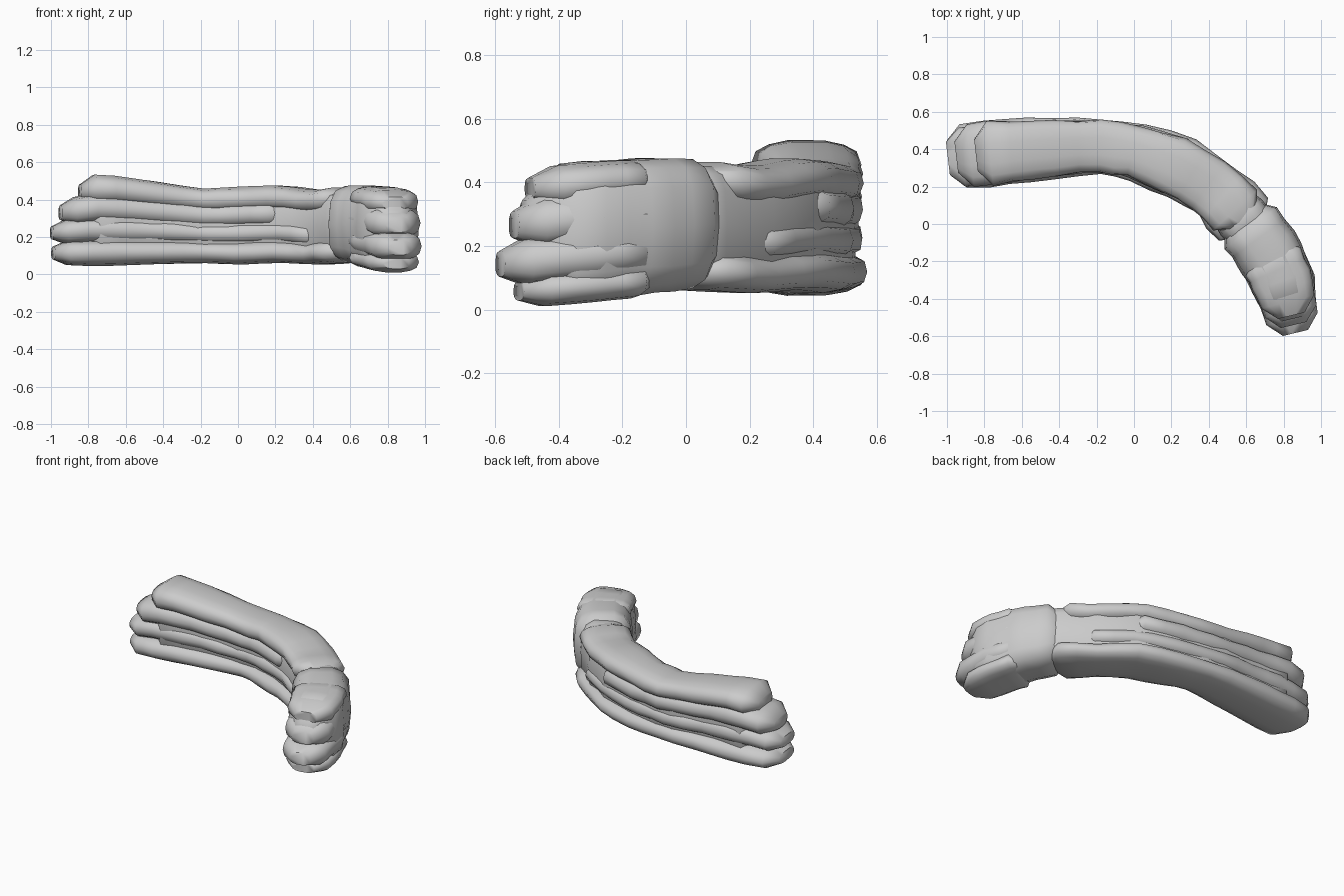
import bpy
import math
import random
from mathutils import Vector

random.seed(4)
if "Cube" in bpy.data.objects:
    bpy.data.objects.remove(bpy.data.objects["Cube"])

stone = bpy.data.materials.new("grey stone")
stone.use_nodes = True
GREY = (0.6, 0.6, 0.6, 1)
stone.diffuse_color = GREY
stone.node_tree.nodes["Principled BSDF"].inputs["Base Color"].default_value = GREY

# Spine of the curved wall: x, y, half width, bottom, top
SPINE = [
    (-1, .35, .17, .05, .48), (-.75, .38, .18, .04, .54), (-.5, .4, .16, .05, .51),
    (-.2, .42, .15, .06, .46), (0, .39, .15, .05, .47), (.25, .3, .17, .06, .48),
    (.45, .17, .16, .05, .45), (.6, .01, .18, .06, .48), (.72, -.15, .18, .04, .48),
    (.8, -.32, .17, .02, .47), (.86, -.57, .13, 0, .44),
]


def sample(t):
    i = min(max(int(t), 0), len(SPINE) - 2)
    f = t - i
    return [a + (b - a) * f for a, b in zip(SPINE[i], SPINE[i + 1])]


def across(t):
    a, b = sample(max(t - .5, 0)), sample(min(t + .5, 10))
    return Vector((a[1] - b[1], b[0] - a[0], 0)).normalized()


def boulder(name, start, end, low, high, wide=1, power=.75, rough=.05, taper=.3, sides=14):
    """Loft a lumpy stone along the spine between two height fractions."""
    steps = max(4, round((end - start) * 2))
    rings = [start] + [start + taper + (end - start - 2 * taper) * k / steps
                       for k in range(steps + 1)] + [end]
    verts, faces = [], []
    for k, t in enumerate(rings):
        x, y, half, bottom, top = sample(t)
        shrink = .55 if k in (0, len(rings) - 1) else 1
        height = top - bottom
        mid = bottom + height * (low + high) / 2
        rise = height * (high - low) / 2 * shrink
        reach = half * wide * shrink * random.uniform(1 - rough, 1 + rough)
        for s in range(sides):
            a = math.tau * s / sides
            c, v = math.cos(a), math.sin(a)
            c = math.copysign(abs(c) ** power, c)
            v = math.copysign(abs(v) ** power, v)
            lump = random.uniform(1 - rough, 1)
            p = Vector((x, y, mid)) + across(t) * c * reach * lump
            p.z = max(0, p.z + v * rise * lump)
            verts.append(p)
    count = len(rings)
    for k in range(count - 1):
        for s in range(sides):
            n = (s + 1) % sides
            faces.append((k * sides + s, k * sides + n,
                          (k + 1) * sides + n, (k + 1) * sides + s))
    faces.append(tuple(reversed(range(sides))))
    faces.append(tuple(range((count - 1) * sides, count * sides)))
    mesh = bpy.data.meshes.new(name)
    mesh.from_pydata(verts, [], faces)
    mesh.materials.append(stone)
    obj = bpy.data.objects.new(name, mesh)
    bpy.context.collection.objects.link(obj)
    # Consistent outward faces and soft shading
    bpy.ops.object.select_all(action="DESELECT")
    obj.select_set(True)
    bpy.context.view_layer.objects.active = obj
    bpy.ops.object.mode_set(mode="EDIT")
    bpy.ops.mesh.select_all(action="SELECT")
    bpy.ops.mesh.normals_make_consistent(inside=False)
    bpy.ops.object.mode_set(mode="OBJECT")
    bpy.ops.object.shade_smooth_by_angle(angle=math.radians(60))
    return obj


# Solid middle of the wall and the bigger block at the left end
boulder("wall_core", .7, 7.6, .06, .95, wide=.82, power=.6)
boulder("end_block", 6.7, 9.75, .01, 1, wide=1, power=.65, rough=.03, taper=.5)

# Long stacked ridges along the wall
boulder("top_ridge", .62, 6.9, .68, 1, wide=.95)
boulder("upper_ridge", .2, 5.2, .47, .8, wide=.95)
boulder("middle_ridge", .02, 6.3, .25, .55, wide=.93)
boulder("bottom_ridge", .05, 7.2, 0, .3, wide=1.03)

# Broken tips of the end block
boulder("top_tip", 8, 9.68, .7, .99, wide=.95, rough=.03)
boulder("upper_tip", 8, 9.88, .42, .78, wide=.97, rough=.03)
boulder("lower_tip", 8, 10.05, .16, .5, wide=1, rough=.03)
boulder("bottom_tip", 8, 9.82, 0, .25, wide=.95, rough=.03)
